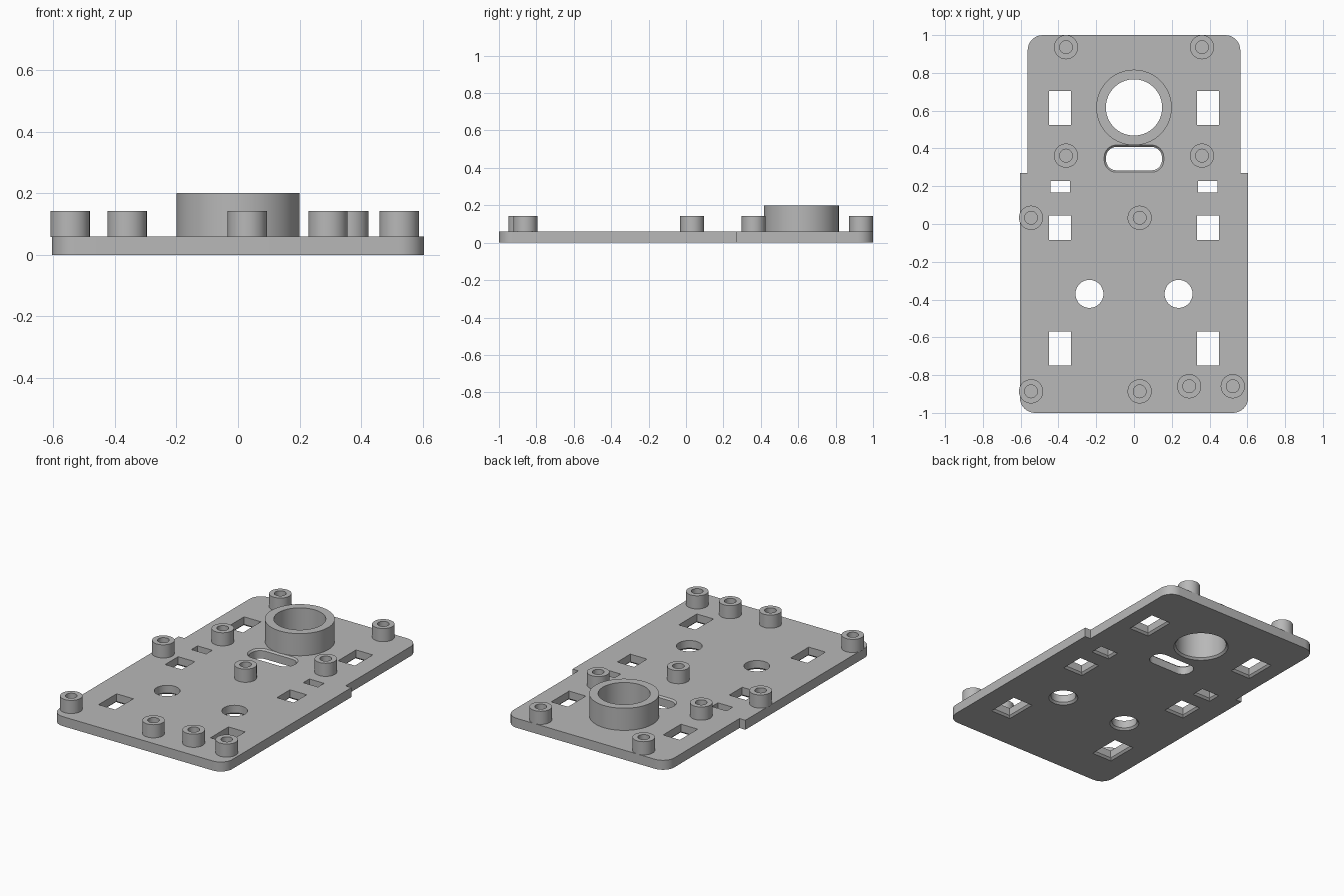
import bpy
import bmesh
from math import sin, cos, pi, tau
from mathutils import Vector

if "Cube" in bpy.data.objects:
    bpy.data.objects.remove(bpy.data.objects["Cube"])

grey = bpy.data.materials.new("plain_grey")
grey.use_nodes = True
GREY = (0.48, 0.48, 0.48, 1)
grey.diffuse_color = GREY
grey.node_tree.nodes["Principled BSDF"].inputs["Base Color"].default_value = GREY

THICK = 0.06
BEVEL = 0.012


def circle(x, y, r, n):
    return [(x + r * cos(tau * i / n), y + r * sin(tau * i / n)) for i in range(n)]


def rounded(corners, seg=8):
    """Right-angled outline; each corner is (x, y, radius)."""
    pts = []
    for i, (x, y, r) in enumerate(corners):
        p = Vector((x, y))
        if r == 0:
            pts.append((x, y))
            continue
        to_prev = (Vector(corners[i - 1][:2]) - p).normalized()
        to_next = (Vector(corners[(i + 1) % len(corners)][:2]) - p).normalized()
        for k in range(seg + 1):
            t = k / seg * pi / 2
            pts.append(tuple(p + to_prev * r * (1 - sin(t)) + to_next * r * (1 - cos(t))))
    return pts


def box(x, y, w, d, r=0):
    return rounded([(x + sx * w / 2, y + sy * d / 2, r)
                    for sx, sy in ((-1, -1), (1, -1), (1, 1), (-1, 1))])


def loft(name, layers, ring=False):
    """Skin a stack of (outline, z); capped, or joined end to end for a ring."""
    bm = bmesh.new()
    loops = [[bm.verts.new((x, y, z)) for x, y in pts] for pts, z in layers]
    pairs = list(zip(loops, loops[1:]))
    if ring:
        pairs.append((loops[-1], loops[0]))
    else:
        bm.faces.new(loops[0][::-1])
        bm.faces.new(loops[-1])
    for a, b in pairs:
        for i in range(len(a)):
            j = (i + 1) % len(a)
            bm.faces.new((a[i], a[j], b[j], b[i]))
    bmesh.ops.recalc_face_normals(bm, faces=bm.faces)
    mesh = bpy.data.meshes.new(name)
    bm.to_mesh(mesh)
    bm.free()
    mesh.materials.append(grey)
    ob = bpy.data.objects.new(name, mesh)
    bpy.context.collection.objects.link(ob)
    return ob


def activate(ob):
    bpy.ops.object.select_all(action='DESELECT')
    ob.select_set(True)
    bpy.context.view_layer.objects.active = ob


def smooth(ob):
    activate(ob)
    bpy.ops.object.shade_smooth_by_angle(angle=pi / 6)


def cut(target, layers):
    cutter = loft("cutter", layers)
    cutter.hide_render = True
    mod = target.modifiers.new("opening", 'BOOLEAN')
    mod.operation = 'DIFFERENCE'
    mod.solver = 'EXACT'
    mod.object = cutter
    activate(target)
    bpy.ops.object.modifier_apply(modifier=mod.name)
    bpy.data.objects.remove(cutter)


def cut_from_below(target, shape):
    """Through opening with a chamfer on the underside; shape(g) is grown by g."""
    cut(target, [(shape(BEVEL), -0.02), (shape(BEVEL), 0),
                 (shape(0), BEVEL), (shape(0), 0.1)])


# Stepped base plate with rounded outer corners
R = 0.08
plate_outline = rounded([
    (-0.604, -1, R), (0.604, -1, R), (0.604, 0.27, 0), (0.563, 0.27, 0),
    (0.563, 1, R), (-0.563, 1, R), (-0.563, 0.27, 0), (-0.604, 0.27, 0)])
plate = loft("base_plate", [(plate_outline, 0), (plate_outline, THICK)])

# Mirrored rectangular windows and round holes
windows = [(0.614, 0.117, 0.178), (0.197, 0.103, 0.061),
           (-0.021, 0.117, 0.13), (-0.66, 0.117, 0.18)]
for side in (-1, 1):
    for y, w, d in windows:
        cut_from_below(plate, lambda g: box(side * 0.391, y, w + 2 * g, d + 2 * g))
    cut_from_below(plate, lambda g: circle(side * 0.236, -0.37, 0.074 + g, 48))

# Bore under the collar
COLLAR_Y = 0.617
cut_from_below(plate, lambda g: circle(0, COLLAR_Y, 0.149 + g, 64))


# Rounded slot, chamfered on the upper side
def slot(g):
    return box(0, 0.346, 0.296 + 2 * g, 0.124 + 2 * g, 0.055 + g)


cut(plate, [(slot(0), -0.02), (slot(0), THICK - 0.01),
            (slot(0.01), THICK), (slot(0.01), 0.1)])
smooth(plate)

# Large collar
outer, inner = circle(0, COLLAR_Y, 0.2, 64), circle(0, COLLAR_Y, 0.149, 64)
smooth(loft("collar", [(outer, THICK - 0.002), (outer, 0.2),
                       (inner, 0.2), (inner, THICK - 0.002)], ring=True))

# Hollow standoffs
spots = [(-0.36, 0.936), (0.36, 0.936), (-0.36, 0.362), (0.36, 0.362),
         (-0.545, 0.033), (0.03, 0.033), (-0.545, -0.886), (0.03, -0.886),
         (0.292, -0.859), (0.523, -0.859)]
for n, (x, y) in enumerate(spots, 1):
    outer, inner = circle(x, y, 0.064, 40), circle(x, y, 0.034, 40)
    smooth(loft(f"standoff_{n}", [(outer, THICK - 0.002), (outer, 0.143),
                                  (inner, 0.143), (inner, THICK + 0.001)]))
